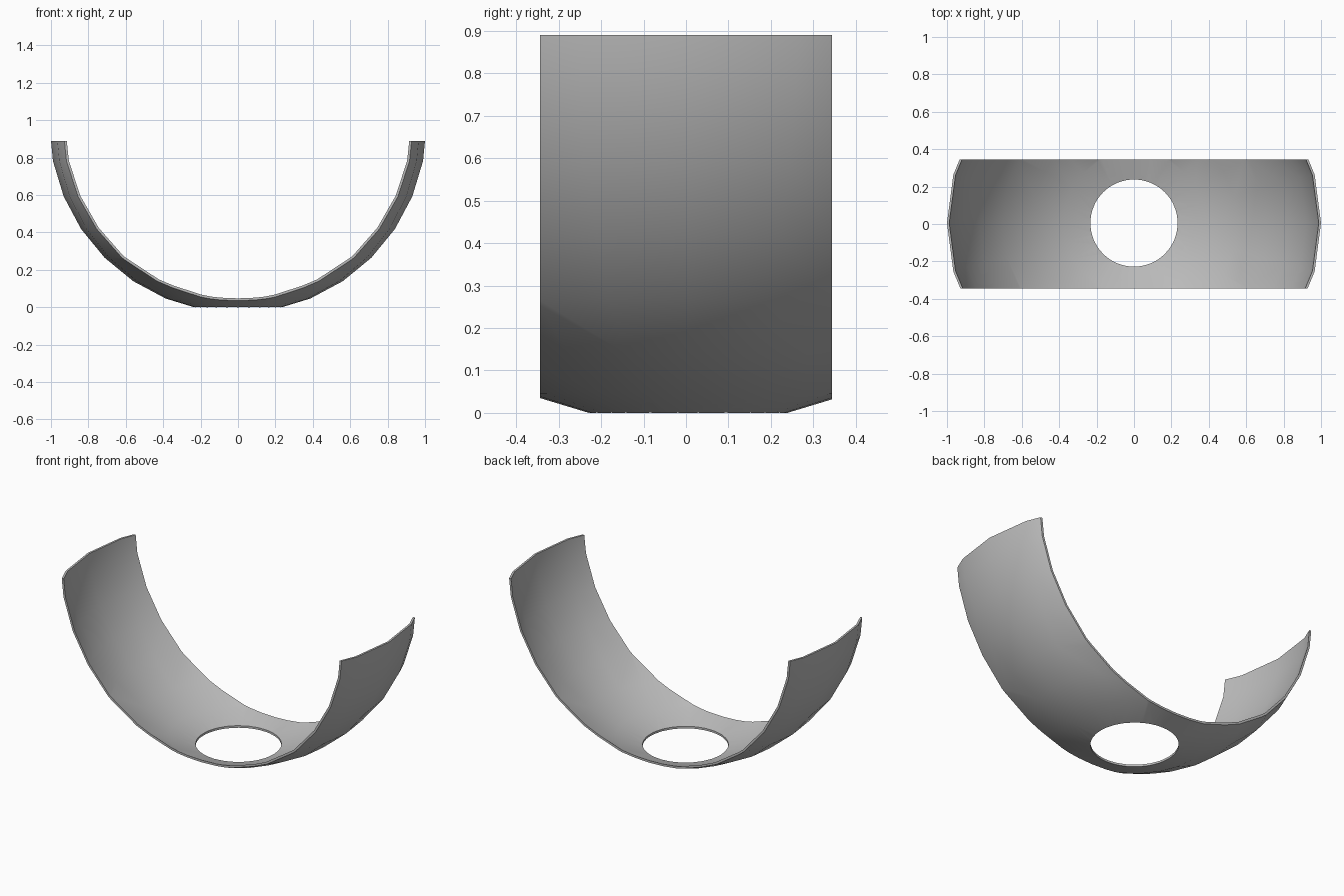
import bpy
import bmesh
import math
from mathutils import Matrix, Vector

RADIUS = 1.0086
WALL = 0.012
CENTRE = Vector((0, 0.005, 0.978))
HALF_WIDTH = 0.344
TOP = 0.89
HOLE_RADIUS = 0.233

if "Cube" in bpy.data.objects:
    bpy.data.objects.remove(bpy.data.objects["Cube"], do_unlink=True)

# Plain grey material
grey = bpy.data.materials.new("plain_grey")
grey.use_nodes = True
colour = (0.5, 0.5, 0.5, 1)
grey.diffuse_color = colour
grey.node_tree.nodes["Principled BSDF"].inputs["Base Color"].default_value = colour


def make_object(name, bm):
    mesh = bpy.data.meshes.new(name)
    bm.to_mesh(mesh)
    bm.free()
    obj = bpy.data.objects.new(name, mesh)
    bpy.context.collection.objects.link(obj)
    mesh.materials.append(grey)
    return obj


# Hollow faceted sphere: outer skin plus reversed inner skin
bm = bmesh.new()
place = Matrix.Translation(CENTRE)
bmesh.ops.create_uvsphere(bm, u_segments=24, v_segments=16, radius=RADIUS, matrix=place)
outer = set(bm.faces)
bmesh.ops.create_uvsphere(bm, u_segments=24, v_segments=16, radius=RADIUS - WALL, matrix=place)
bmesh.ops.reverse_faces(bm, faces=[f for f in bm.faces if f not in outer])
band = make_object("curved_band", bm)

# Block that keeps only the lower strip of the sphere
bm = bmesh.new()
height = TOP + 1
block_place = Matrix.Translation((0, 0, TOP - height / 2)) @ Matrix.Diagonal((4, 2 * HALF_WIDTH, height, 1))
bmesh.ops.create_cube(bm, size=1, matrix=block_place)
block = make_object("strip_cutter", bm)

# Cylinder that bores the round hole in the bottom
bm = bmesh.new()
bmesh.ops.create_cone(bm, cap_ends=True, segments=64, radius1=HOLE_RADIUS, radius2=HOLE_RADIUS,
                      depth=0.6, matrix=Matrix.Translation((0, CENTRE.y, 0)))
bore = make_object("hole_cutter", bm)

# Cut the strip and the hole
bpy.ops.object.select_all(action="DESELECT")
bpy.context.view_layer.objects.active = band
band.select_set(True)
for cutter, operation in ((block, "INTERSECT"), (bore, "DIFFERENCE")):
    cutter.hide_render = True
    mod = band.modifiers.new(cutter.name, "BOOLEAN")
    mod.operation = operation
    mod.solver = "EXACT"
    mod.object = cutter
    bpy.ops.object.modifier_apply(modifier=mod.name)
    bpy.data.objects.remove(cutter, do_unlink=True)

bpy.ops.object.shade_smooth_by_angle(angle=math.radians(30))
